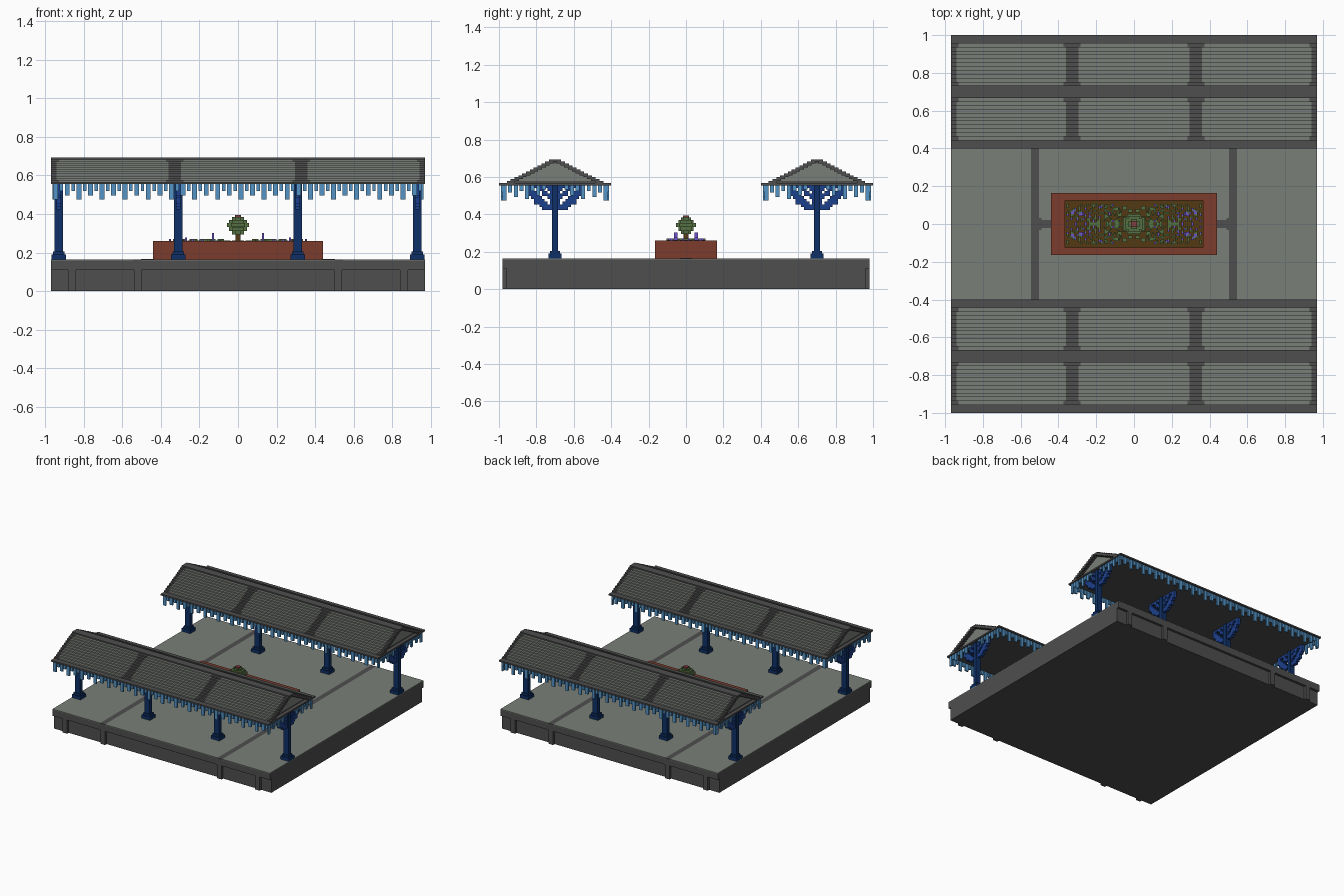
import bpy, bmesh, math, random

random.seed(4)
cube = bpy.data.objects.get("Cube")
if cube:
    bpy.data.objects.remove(cube, do_unlink=True)


def lin(c):
    c /= 255
    return c / 12.92 if c <= 0.04045 else ((c + 0.055) / 1.055) ** 2.4


def material(name, r, g, b):
    m = bpy.data.materials.new(name)
    col = (lin(r), lin(g), lin(b), 1)
    m.diffuse_color = col
    m.use_nodes = True
    bsdf = m.node_tree.nodes["Principled BSDF"]
    bsdf.inputs["Base Color"].default_value = col
    bsdf.inputs["Roughness"].default_value = 0.9
    return m


DARK = material("dark grey", 78, 78, 78)
LIGHT = material("pale stone", 122, 127, 120)
BRICK = material("brick red", 124, 60, 44)
SOIL = material("soil brown", 84, 56, 20)
GREEN = material("leaf green", 84, 112, 66)
PURPLE = material("flower purple", 112, 84, 205)
NAVY = material("navy blue", 14, 48, 102)
ROYAL = material("royal blue", 28, 64, 140)
SKY = material("light blue", 84, 148, 198)
ROSE = material("dusky red", 130, 62, 62)


class Part:
    """Collects boxes into one mesh object."""

    def __init__(self, name, *mats):
        self.name, self.mats, self.bm = name, list(mats), bmesh.new()

    def box(self, x0, x1, y0, y1, z0, z1, mat=None):
        vs = [self.bm.verts.new((x, y, z)) for x in (x0, x1) for y in (y0, y1) for z in (z0, z1)]
        idx = self.mats.index(mat) if mat else 0
        for f in ((0, 1, 3, 2), (4, 6, 7, 5), (0, 4, 5, 1), (2, 3, 7, 6), (0, 2, 6, 4), (1, 5, 7, 3)):
            self.bm.faces.new([vs[i] for i in f]).material_index = idx

    def done(self):
        bmesh.ops.recalc_face_normals(self.bm, faces=self.bm.faces)
        me = bpy.data.meshes.new(self.name)
        self.bm.to_mesh(me)
        self.bm.free()
        for m in self.mats:
            me.materials.append(m)
        ob = bpy.data.objects.new(self.name, me)
        bpy.context.collection.objects.link(ob)
        return ob


SIDES = (-1, 1)
W = 0.97      # half length of roofs and platform
TOP = 0.165   # platform surface
EAVE = 0.555  # underside of roofs

# Platform with recessed panels on the front and back
p = Part("platform", DARK)
p.box(-W, W, -0.96, 0.96, 0, 0.11)
p.box(-W, W, -0.98, 0.98, 0.11, TOP - 0.006)
for s in SIDES:
    y0, y1 = sorted((s * 0.96, s * 0.98))
    for x in (-0.86, -0.52, 0.52, 0.86):
        p.box(x - 0.02, x + 0.02, y0, y1, 0, 0.11)
p.done()

# Paving slabs separated by dark joints
p = Part("paving", LIGHT)
for x0, x1 in ((-W, -0.545), (-0.503, 0.503), (0.545, W)):
    p.box(x0, x1, -0.98, 0.98, TOP - 0.006, TOP)
p.done()
p = Part("paving_joints", DARK)
for s in SIDES:
    a, b = sorted((s * 0.503, s * 0.545))
    p.box(a, b, -0.98, 0.98, TOP - 0.006, TOP)
    a, b = sorted((s * 0.43, s * 0.503))
    p.box(a, b, -0.02, 0.02, TOP - 0.006, TOP + 0.001)
    a, b = sorted((s * 0.49, s * 0.503))
    p.box(a, b, -0.032, 0.032, TOP - 0.006, TOP + 0.001)
p.done()

# Planter walls and soil
p = Part("planter_wall", BRICK)
for s in SIDES:
    a, b = sorted((s * 0.365, s * 0.44))
    p.box(a, b, -0.165, 0.165, TOP, 0.26)
    a, b = sorted((s * 0.125, s * 0.165))
    p.box(-0.365, 0.365, a, b, TOP, 0.26)
p.done()
p = Part("planter_soil", SOIL)
p.box(-0.365, 0.365, -0.125, 0.125, TOP, 0.25)
p.done()

# Low plants scattered in one quarter and mirrored to the others
p = Part("plants", GREEN, PURPLE, SOIL)
V = 0.0105


def quad(x, y, z1, mat, w=V, h=V):
    for sx in SIDES:
        for sy in SIDES:
            p.box(sx * x - w / 2, sx * x + w / 2, sy * y - h / 2, sy * y + h / 2, 0.25, z1, mat)


cells = [(i, j) for i in range(6, 34) for j in range(0, 10)]
for i, j in random.sample(cells, 125):
    x, y = (i + 0.5) * V, (j + 0.5) * V
    flower = random.random() < (0.55 if 0.25 < x < 0.34 and y < 0.08 else 0.12)
    height = random.choice((0.258, 0.264, 0.27))
    quad(x, y, height, PURPLE if flower else GREEN)
for x, y, z in ((0.13, 0.055, 0.303), (0.27, 0.055, 0.278), (0.235, 0.04, 0.272)):
    quad(x, y, z, PURPLE, 0.012, 0.018)
p.done()

# Clipped bush in the centre of the planter
p = Part("bush", GREEN, SOIL, ROSE)
p.box(-0.014, 0.014, -0.014, 0.014, 0.25, 0.30, SOIL)
for z0, z1, a, b in ((0.295, 0.312, 0.03, 0.015), (0.312, 0.332, 0.046, 0.03), (0.332, 0.354, 0.058, 0.036),
                     (0.354, 0.37, 0.046, 0.03), (0.37, 0.385, 0.03, 0.015)):
    p.box(-a, a, -b, b, z0, z1, GREEN)
    p.box(-b, b, -a * 0.9, a * 0.9, z0, z1 - 0.0005, GREEN)
p.box(-0.016, 0.016, -0.016, 0.016, 0.385, 0.395, ROSE)
# Leafy ground cover under the bush
for s in SIDES:
    for x, y in ((0.02, 0.07), (0.05, 0.085), (0.05, 0.03), (0.075, 0.05), (0.09, 0.08)):
        for t in SIDES:
            p.box(s * x - 0.012, s * x + 0.012, t * y - 0.01, t * y + 0.01, 0.25, 0.262, GREEN)
p.done()

# Canopies, one along the front and one along the back
COLUMNS = (-0.93, -0.31, 0.31, 0.93)
STEPS = 12
RISE = (0.693 - 0.567) / STEPS
for s, side in ((-1, "front"), (1, "back")):
    cy = s * 0.70

    # Stepped roof: pale panels framed by dark bands
    p = Part(side + "_roof", DARK, LIGHT)
    p.box(-W, W, cy - 0.30, cy + 0.30, EAVE, 0.567, DARK)
    for k in range(STEPS):
        h = 0.258 - k * 0.0205
        z0 = 0.567 + k * RISE
        z1 = z0 + RISE
        if k >= STEPS - 1:
            p.box(-W, W, cy - 0.032, cy + 0.032, z0, z1, DARK)
            continue
        e = 0.012 if k in (0, STEPS - 2) else 0
        cuts = (-0.94, -0.94 + e, -0.36 - e, -0.295 + e, 0.295 - e, 0.36 + e, 0.94 - e, 0.94)
        for n in range(7):
            if cuts[n + 1] - cuts[n] > 1e-6:
                p.box(cuts[n], cuts[n + 1], cy - h, cy + h, z0, z1, LIGHT if n in (1, 3, 5) else DARK)
        # Raised rim around each gable
        for sx in SIDES:
            a, b = sorted((sx * 0.94, sx * W))
            for sy in SIDES:
                c, d = sorted((cy + sy * max(h - 0.045, 0), cy + sy * h))
                p.box(a, b, c, d, z0, z1, DARK)
    p.done()

    # Hanging fringe along both eaves and both gables
    p = Part(side + "_fringe", SKY, ROYAL)
    N = 64
    step = 2 * 0.96 / N
    for n in range(N):
        x = -0.96 + (n + 0.5) * step
        low = (0.475, 0.52, 0.495, 0.52)[n % 4]
        hw = 0.0125 if n % 2 == 0 else 0.009
        for sy in SIDES:
            y = cy + sy * 0.283
            p.box(x - hw, x + hw, y - 0.006, y + 0.006, low, EAVE, SKY)
    for sx in SIDES:
        x = sx * 0.955
        for n in range(8):
            for sy in SIDES:
                y = cy + sy * (0.27 - n * 0.03)
                low = (0.475, 0.515, 0.49, 0.52)[n % 4] + n * 0.002
                p.box(x - 0.006, x + 0.006, y - 0.0105, y + 0.0105, low, EAVE, SKY)
    p.done()

    # Columns with square feet
    p = Part(side + "_columns", NAVY)
    for x in COLUMNS:
        p.box(x - 0.022, x + 0.022, cy - 0.016, cy + 0.016, TOP, EAVE)
        p.box(x - 0.038, x + 0.038, cy - 0.035, cy + 0.035, TOP, 0.19)
        p.box(x - 0.03, x + 0.03, cy - 0.027, cy + 0.027, 0.19, 0.205)
    p.done()

    # Pierced half-round brackets under the roof
    p = Part(side + "_brackets", ROYAL)
    c = 0.0145
    for x in COLUMNS:
        for i in range(9):
            for j in range(9):
                r = math.hypot((i + 0.5), (j + 0.5))
                if r > 9.2 or (r < 7.6 and i > 0 and j > 0 and (i + j) % 4 in (2, 3) and abs(i - j) > 0):
                    continue
                for sy in SIDES:
                    y = cy + sy * (0.012 + (i + 0.5) * c)
                    p.box(x - 0.012, x + 0.012, y - c / 2, y + c / 2, EAVE - (j + 1) * c, EAVE - j * c)
    p.done()
